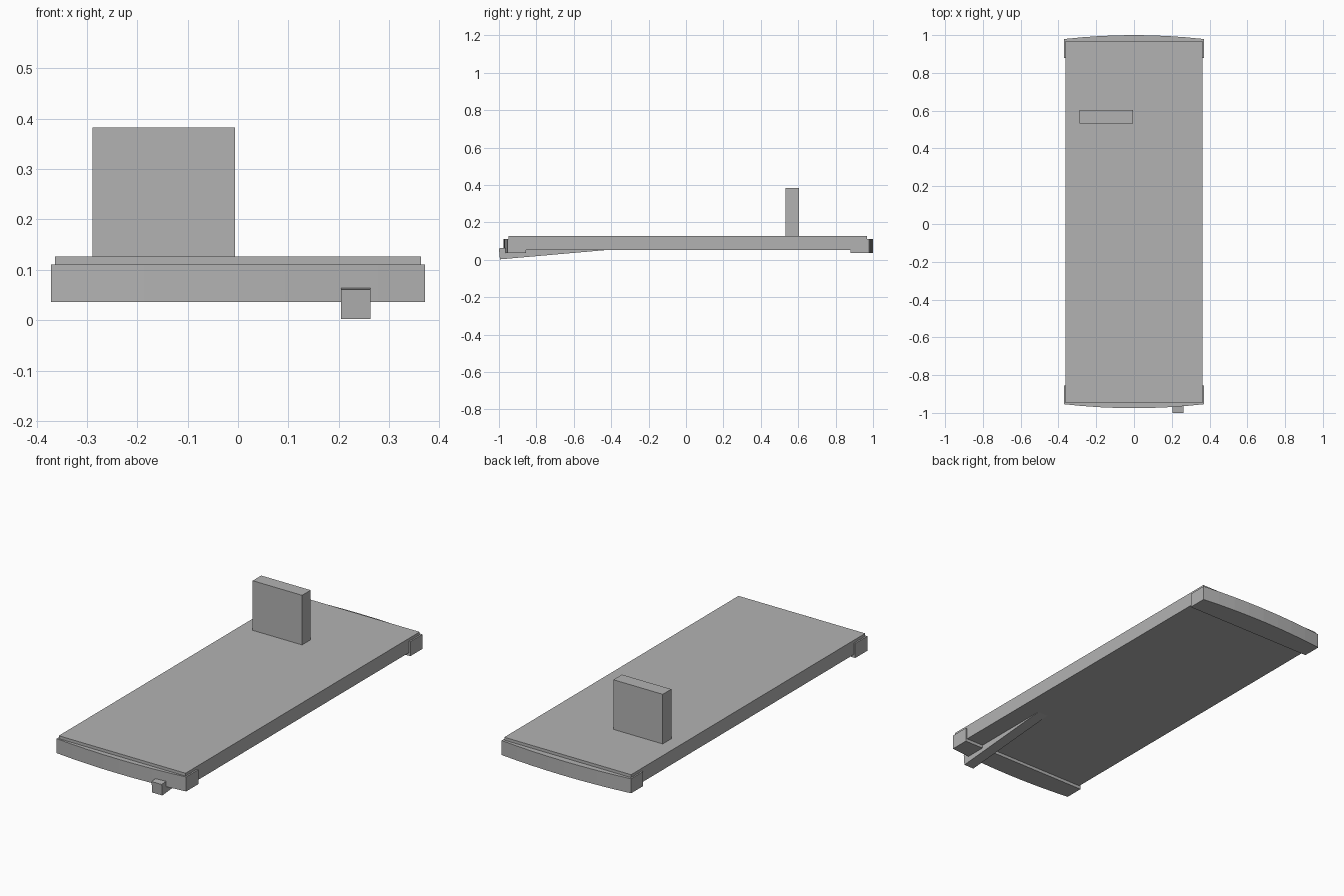
import bpy
import bmesh
from math import radians
from mathutils import Matrix

if "Cube" in bpy.data.objects:
    bpy.data.objects.remove(bpy.data.objects["Cube"], do_unlink=True)

grey = bpy.data.materials.new("plain grey")
grey.use_nodes = True
colour = (0.45, 0.45, 0.45, 1)
grey.diffuse_color = colour
grey.node_tree.nodes["Principled BSDF"].inputs["Base Color"].default_value = colour


def finish(name, bm):
    bmesh.ops.recalc_face_normals(bm, faces=bm.faces)
    mesh = bpy.data.meshes.new(name)
    bm.to_mesh(mesh)
    bm.free()
    mesh.materials.append(grey)
    obj = bpy.data.objects.new(name, mesh)
    bpy.context.collection.objects.link(obj)
    return obj


def box(name, low, high):
    bm = bmesh.new()
    size = [b - a for a, b in zip(low, high)]
    middle = [(a + b) / 2 for a, b in zip(low, high)]
    bmesh.ops.create_cube(bm, size=1, matrix=Matrix.Translation(middle) @ Matrix.Diagonal((*size, 1)))
    return finish(name, bm)


def bumper(name, inner, corner, bow, half=0.371, bottom=0.036, top=0.111, steps=8):
    # Solid end block with a gently bowed outer face
    bm = bmesh.new()
    outline = [(half, inner), (-half, inner)]
    for i in range(steps + 1):
        t = 2 * i / steps - 1
        outline.append((half * t, corner + bow * (1 - t * t)))
    face = bm.faces.new([bm.verts.new((x, y, bottom)) for x, y in outline])
    new = bmesh.ops.extrude_face_region(bm, geom=[face])["geom"]
    raised = [v for v in new if isinstance(v, bmesh.types.BMVert)]
    bmesh.ops.translate(bm, vec=(0, 0, top - bottom), verts=raised)
    return finish(name, bm)


# Flat deck and the upright plate on it
box("deck", (-0.363, -0.948, 0.052), (0.363, 0.968, 0.126))
box("upright_plate", (-0.289, 0.533, 0.12), (-0.006, 0.603, 0.383))

# End bumpers
bumper("front_bumper", -0.855, -0.954, -0.021)
bumper("back_bumper", 0.88, 0.979, 0.021)

# Tilted bar under the front edge, running up into the deck
bar = box("tilted_bar", (-0.029, 0, 0), (0.029, 0.62, 0.059))
bar.location = (0.234, -0.995, 0.002)
bar.rotation_euler.x = radians(5)
